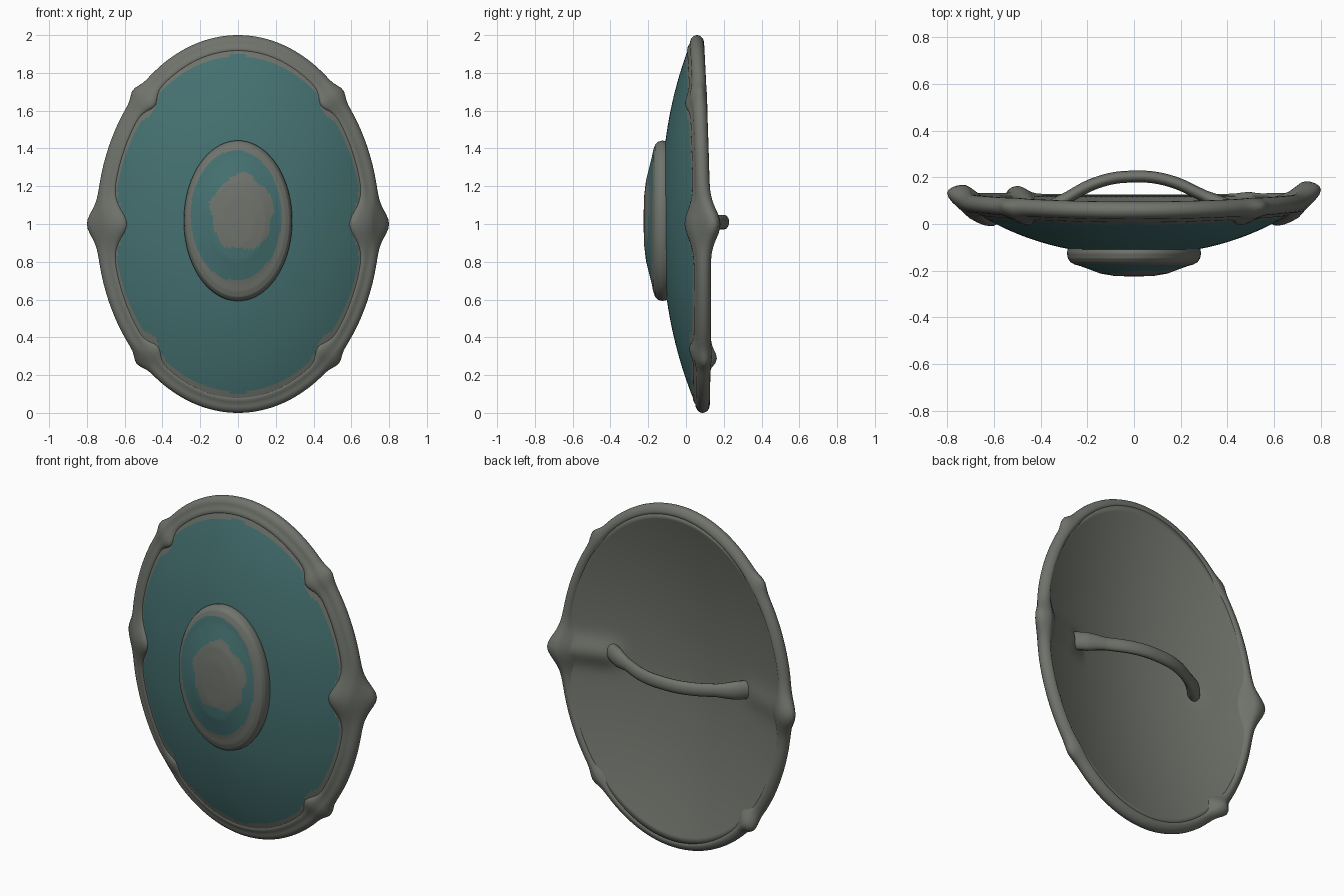
import bpy, bmesh, math
from mathutils import Vector

if "Cube" in bpy.data.objects:
    bpy.data.objects.remove(bpy.data.objects["Cube"])

def mat(name, col):
    m = bpy.data.materials.new(name)
    m.diffuse_color = (*col, 1)
    m.use_nodes = True
    m.node_tree.nodes["Principled BSDF"].inputs["Base Color"].default_value = m.diffuse_color
    return m

GREY = mat("weathered grey metal", (0.163, 0.173, 0.15))
TEAL = mat("teal paint", (0.06, 0.165, 0.165))
TAU = 2 * math.pi
A, B = 0.75, 1.0                     # outline half-width and half-height

# lugs around the rim: angle, angular width, size, backward size
LUGS = [(0, .08, 1.0, 1.0), (math.pi, .08, 1.0, .75),
        (.77, .05, .45, .05), (math.pi - .77, .05, .45, .05),
        (-.81, .05, .45, .15), (math.pi + .81, .05, .5, .65)]

def bump(a, k=1.0, which=2):
    total = 0
    for lug in LUGS:
        d = (a - lug[0] + math.pi) % TAU - math.pi
        total += lug[which] * math.exp(-(d / (lug[1] * k)) ** 2 / 2)
    return total

def loft(name, rings, mats, closed=False, rule=None):
    """Skin a list of equal closed point rings; ends are capped unless closed."""
    bm = bmesh.new()
    vs = [[bm.verts.new(p) for p in r] for r in rings]
    n, m = len(vs), len(vs[0])
    for i in range(n if closed else n - 1):
        p, q = vs[i], vs[(i + 1) % n]
        for j in range(m):
            k = (j + 1) % m
            bm.faces.new((p[j], p[k], q[k], q[j]))
    if not closed:
        bm.faces.new(vs[0])
        bm.faces.new(vs[-1])
    bmesh.ops.recalc_face_normals(bm, faces=bm.faces[:])
    for f in bm.faces:
        f.smooth = True
        if rule:
            f.material_index = rule(f.calc_center_median())
    me = bpy.data.meshes.new(name)
    bm.to_mesh(me)
    bm.free()
    for mt in mats:
        me.materials.append(mt)
    ob = bpy.data.objects.new(name, me)
    bpy.context.collection.objects.link(ob)
    return ob

# dished body: teal front, grey border, lug patches and shallower back
def front_y(t, a):
    return -.13 + (.185 + .04 * math.cos(a) ** 2) * t ** 2.3 - .015 * math.sin(a) * t

def back_y(t, a):
    y = -.035 + (.157 + .018 * math.cos(a) ** 2) * t ** 1.9 - .015 * math.sin(a) * t
    # low ridge running from each side lug to the grip
    z, x = t * math.sin(a), A * t * math.cos(a)
    ridge = min(1, max(0, (abs(x) - .36) / .12)) * math.exp(-(z / .05) ** 2 / 2)
    return y + ridge * (.035 if x > 0 else .012)

N = 192
def dish_ring(t, fn):
    return [(A * t * math.cos(TAU * j / N), fn(t, TAU * j / N),
             1 + B * t * math.sin(TAU * j / N)) for j in range(N)]

def dish_rule(c):
    a = math.atan2((c.z - 1) / B, c.x / A)
    t = math.hypot(c.x / A, (c.z - 1) / B)
    if c.y > front_y(t, a) + .01:
        return 0
    edge = .105 + .02 * abs(math.cos(a)) + .085 * bump(a, 1.1)
    return 1 if t < 1 - edge else 0

front = [dish_ring(.01 + .93 * i / 70, front_y) for i in range(71)]
back = [dish_ring(.01 + .94 * i / 30, back_y) for i in range(30, -1, -1)]
loft("shield_body", front + back, [GREY, TEAL], rule=dish_rule)

# rolled rim swelling into pointed lugs
rim = []
for i in range(240):
    a = TAU * i / 240
    nrm = Vector((math.cos(a) / A, 0, math.sin(a) / B)).normalized()
    base = Vector((A * math.cos(a), 0, 1 + B * math.sin(a)))
    b, tip, bk = bump(a), bump(a, .75), bump(a, 1, 3)
    yc = .073 + .018 * math.cos(a) ** 2 - .015 * math.sin(a) + .01 * bk
    ring = []
    for j in range(24):
        p = TAU * j / 24
        c, s = math.cos(p), math.sin(p)
        u = -.045 + c * .045
        u += .05 * tip * c ** 3 if c > 0 else .08 * b * c
        y = yc + s * (.038 + (.03 * bk if s > 0 else .035 * b))
        y += max(c, 0) * .045 * bk
        y -= max(-c, 0) * (.035 + .045 * b)     # inner edge hugs the dish
        ring.append(base + nrm * u + Vector((0, y, 0)))
    rim.append(ring)
loft("rim", rim, [GREY], closed=True)

# oval boss on the front
PROFILE = [(.98, -.09), (1.0, -.125), (.985, -.147), (.95, -.163), (.88, -.174),
           (.8, -.18), (.65, -.196), (.5, -.212), (.3, -.222), (.02, -.225)]
rings = []
for (s0, y0), (s1, y1) in zip(PROFILE, PROFILE[1:]):
    for k in range(5):
        s, y = s0 + (s1 - s0) * k / 5, y0 + (y1 - y0) * k / 5
        rings.append([(.287 * s * math.cos(TAU * j / 128), y,
                       1.017 + .425 * s * math.sin(TAU * j / 128)) for j in range(128)])

def boss_rule(c):
    a = math.atan2(c.z - 1.06, c.x - .02)
    wob = 1 + .05 * math.sin(5 * a) + .03 * math.sin(9 * a + 1)
    inner = math.hypot((c.x - .02) / .165, (c.z - 1.06) / .2) < wob
    outer = math.hypot((c.x + .01) / .24, (c.z - 1.045) / .345) < 1
    return 1 if outer and not inner else 0

loft("boss", rings, [GREY, TEAL], rule=boss_rule)

# arched grip on the back, taller than it is thick
PATH = [(-.42, -.005), (-.365, .055), (-.28, .115), (-.14, .183), (0, .203),
        (.14, .188), (.3, .12), (.39, .075), (.46, .03)]
cu = bpy.data.curves.new("grip", 'CURVE')
cu.dimensions = '3D'
cu.bevel_depth = .03
cu.bevel_resolution = 4
cu.use_fill_caps = True
sp = cu.splines.new('BEZIER')
sp.bezier_points.add(len(PATH) - 1)
for bp, (x, y) in zip(sp.bezier_points, PATH):
    bp.co = (x, y, 0)
    bp.handle_left_type = bp.handle_right_type = 'AUTO'
    bp.radius = 1.2 if abs(x) > .36 else .85
cu.materials.append(GREY)
grip = bpy.data.objects.new("grip", cu)
grip.location.z = 1.01
grip.scale.z = 1.5
bpy.context.collection.objects.link(grip)
